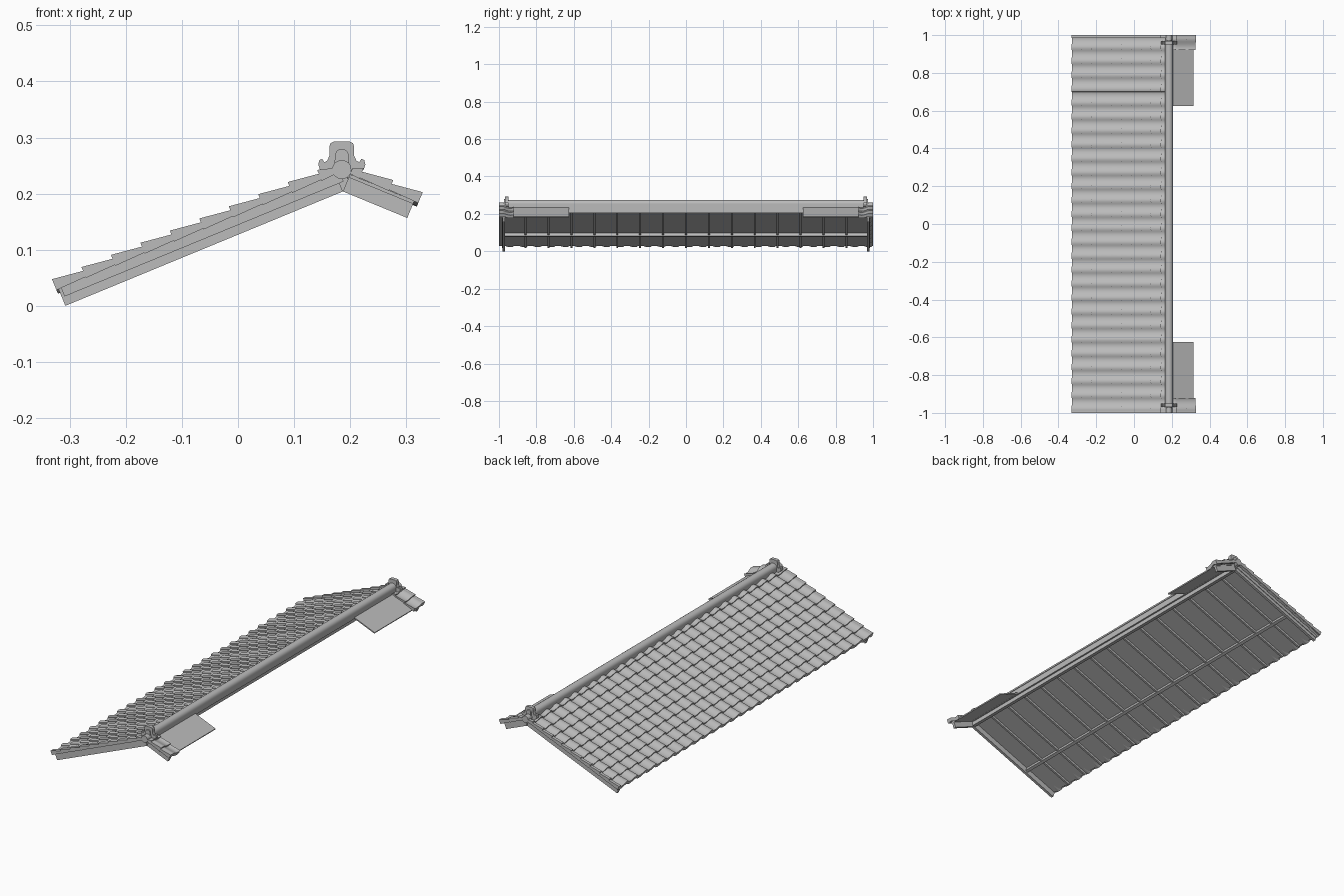
import bpy, bmesh, math
from mathutils import Vector

cube = bpy.data.objects.get("Cube")
if cube:
    bpy.data.objects.remove(cube, do_unlink=True)

grey = bpy.data.materials.new("roof_grey")
grey.use_nodes = True
colour = (0.5, 0.5, 0.5, 1)
grey.diffuse_color = colour
grey.node_tree.nodes["Principled BSDF"].inputs["Base Color"].default_value = colour

RIDGE_X, RIDGE_Z = 0.187, 0.204
PITCH = math.atan(0.412)
C, S = math.cos(PITCH), math.sin(PITCH)
LEFT, RIGHT = -1, 1


def slope(side, s, h, y):
    """Point s down the slope from the ridge, h above the rafter base line."""
    return Vector((RIDGE_X + side * (s * C + h * S), y, RIDGE_Z - s * S + h * C))


def finish(name, bm, smooth=False):
    bmesh.ops.recalc_face_normals(bm, faces=bm.faces)
    mesh = bpy.data.meshes.new(name)
    bm.to_mesh(mesh)
    bm.free()
    mesh.materials.append(grey)
    ob = bpy.data.objects.new(name, mesh)
    bpy.context.scene.collection.objects.link(ob)
    if smooth:
        bpy.ops.object.select_all(action='DESELECT')
        ob.select_set(True)
        bpy.context.view_layer.objects.active = ob
        bpy.ops.object.shade_smooth_by_angle(angle=math.radians(35))
    return ob


def add_prism(bm, outline, y0, y1):
    """Extrude an (x, z) outline along y."""
    a, b = ([bm.verts.new((x, y, z)) for x, z in outline] for y in (y0, y1))
    n = len(a)
    bm.faces.new(a)
    bm.faces.new(b[::-1])
    for i in range(n):
        j = (i + 1) % n
        bm.faces.new((a[i], a[j], b[j], b[i]))


def add_board(bm, side, s0, s1, h0, h1, y0, y1):
    """Board lying in the plane of a slope."""
    corners = [slope(side, s, h, 0) for s, h in ((s0, h0), (s1, h0), (s1, h1), (s0, h1))]
    add_prism(bm, [(p.x, p.z) for p in corners], y0, y1)


def board(name, *args):
    bm = bmesh.new()
    add_board(bm, *args)
    return finish(name, bm)


def prism(name, outline, y0, y1, smooth=False):
    bm = bmesh.new()
    add_prism(bm, outline, y0, y1)
    return finish(name, bm, smooth)


# Pantile field: lapped courses with an S-shaped cross-section
TILE_W, COURSE = 0.0737, 0.0568
EDGE = 13.5 * TILE_W
WAVE = [(0, 0), (0.12, 0.003), (0.25, 0.003), (0.38, 0), (0.5, -0.004),
        (0.65, -0.007), (0.8, -0.008), (0.92, -0.006), (0.999, -0.004)]


def tile_field(name, side, eave, count, start, tiles, flip=False):
    bm = bmesh.new()
    across = [(start + (i + t) * TILE_W, w) for i in range(tiles) for t, w in WAVE]
    if flip:
        across = [(-y, w) for y, w in across]
    for k in range(count):
        low = eave - k * COURSE
        high = max(low - COURSE - 0.004, 0)
        lip = 0.017 if k == 0 else 0.009
        rings = []
        for y, w in across:
            rings.append([bm.verts.new(slope(side, s, h + w, y)) for s, h in
                          ((low, 0.05), (high, 0.042), (high, 0.036), (low, 0.05 - lip))])
        for a, b in zip(rings, rings[1:]):
            for i in range(4):
                j = (i + 1) % 4
                bm.faces.new((a[i], a[j], b[j], b[i]))
        bm.faces.new(rings[0])
        bm.faces.new(rings[-1])
    return finish(name, bm, True)


tile_field("main_tiles", LEFT, 0.539, 10, -EDGE, 27)
tile_field("front_short_tiles", RIGHT, 0.132, 3, -EDGE, 1)
tile_field("back_short_tiles", RIGHT, 0.132, 3, -EDGE, 1, True)


# Stepped verge tiles closing the gable edges
def verge(name, side, eave, count, end):
    bm = bmesh.new()
    for k in range(count):
        low = eave - k * COURSE
        high = max(low - COURSE - 0.004, 0)
        pts = [slope(side, s, h, 0) for s, h in
               ((low, 0.053), (high, 0.045), (high, 0.034), (low, 0.032))]
        add_prism(bm, [(p.x, p.z) for p in pts], end * 0.985, end)
    finish(name, bm)


for end, label in ((-1, "front"), (1, "back")):
    verge(label + "_long_verge", LEFT, 0.539, 10, end)
    verge(label + "_short_verge", RIGHT, 0.132, 3, end)
    # Barge boards and the short deck on the far slope
    board(label + "_long_barge", LEFT, 0, 0.535, 0, 0.034, end * 0.968, end * 0.982)
    board(label + "_short_barge", RIGHT, 0, 0.124, 0, 0.034, end * 0.968, end * 0.982)
    board(label + "_short_deck", RIGHT, 0, 0.124, 0.027, 0.033, end * 0.625, end * 0.985)

# Main deck, rafters and purlins
board("main_deck", LEFT, 0, 0.53, 0.027, 0.034, -0.985, 0.985)
rafters = bmesh.new()
for i in range(-8, 9):
    y = i * 0.1225
    add_board(rafters, LEFT, -0.008, 0.53, 0.016, 0.028, y - 0.005, y + 0.005)
finish("rafters", rafters)
board("lower_purlin", LEFT, 0.345, 0.36, 0.009, 0.027, -0.975, 0.975)
prism("ridge_beam", [(0.178, 0.206), (0.195, 0.206), (0.195, 0.234), (0.178, 0.234)],
      -0.975, 0.975)


# Ridge: straight courses under a rounded cap
def arc(cx, cz, rx, rz, a0, a1, n):
    return [(cx + rx * math.cos(math.radians(a0 + (a1 - a0) * i / n)),
             cz + rz * math.sin(math.radians(a0 + (a1 - a0) * i / n))) for i in range(n + 1)]


MID = 0.185
prism("ridge_body", [(MID - 0.018, 0.226), (MID + 0.018, 0.226),
                     (MID + 0.018, 0.256), (MID - 0.018, 0.256)], -0.96, 0.96)
prism("ridge_cap", arc(MID, 0.255, 0.021, 0.02, 0, 180, 12), -0.96, 0.96, True)

# Ridge-end ornaments: scrolled plate, raised arch and round end tile
HALF = [(0.014, 0.293), (0.02, 0.29), (0.022, 0.284), (0.022, 0.268), (0.026, 0.259),
        (0.031, 0.256), (0.035, 0.262), (0.04, 0.26), (0.042, 0.252), (0.039, 0.243),
        (0.03, 0.238), (0.02, 0.228)]
PLATE = [(MID + x, z) for x, z in HALF] + [(MID - x, z) for x, z in reversed(HALF)]
ARCH = [(MID - 0.014, 0.24), (MID + 0.014, 0.24)] + arc(MID, 0.268, 0.012, 0.012, 0, 180, 10)
for end, label in ((-1, "front"), (1, "back")):
    prism(label + "_ornament", PLATE, end * 0.95, end * 0.968)
    prism(label + "_ornament_arch", ARCH, end * 0.965, end * 0.974)
    prism(label + "_round_end_tile", arc(MID, 0.243, 0.017, 0.017, 0, 345, 23),
          end * 0.96, end, True)
